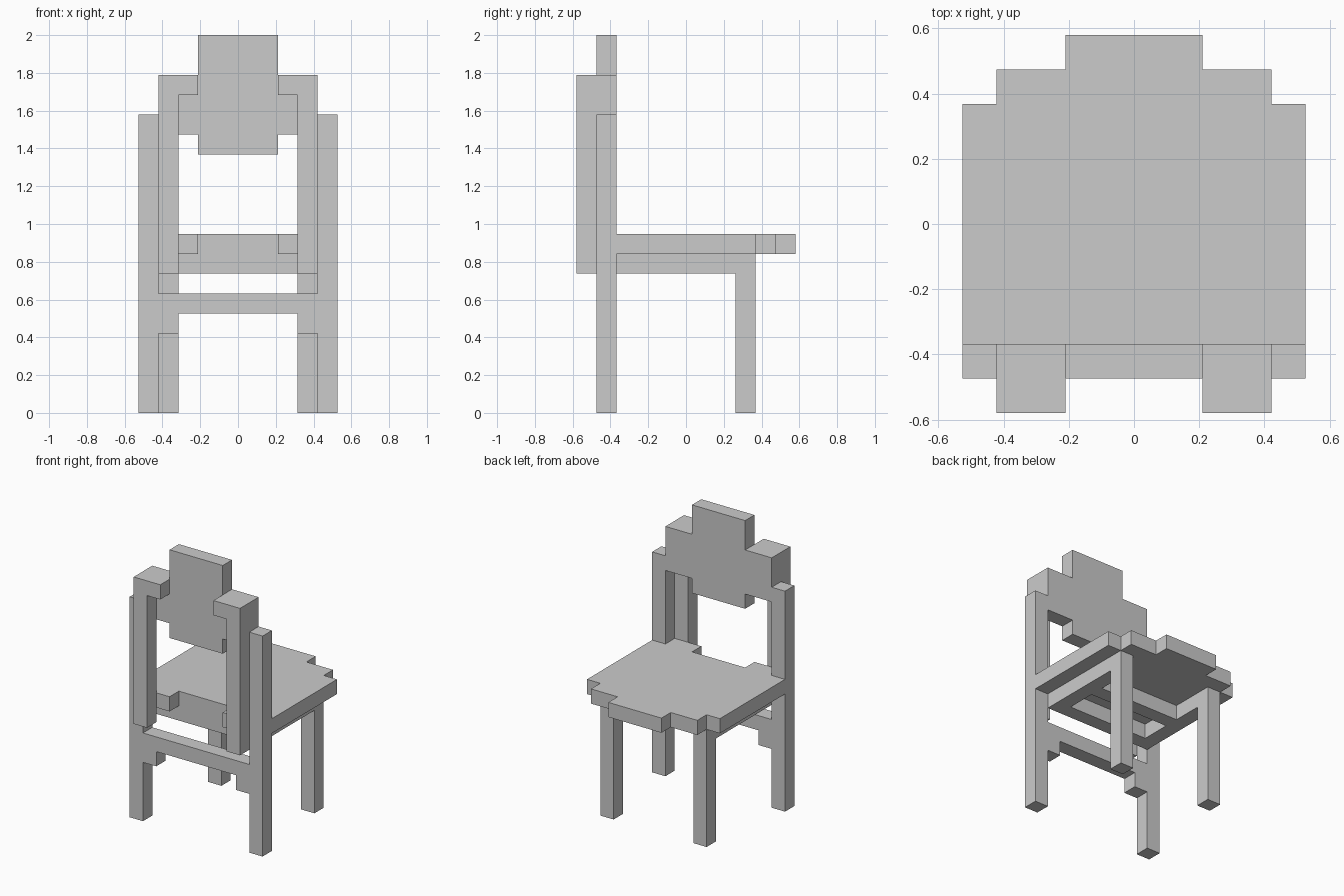
import bpy, bmesh
from mathutils import Vector

if "Cube" in bpy.data.objects:
    bpy.data.objects.remove(bpy.data.objects["Cube"])

U = 2 / 19  # the chair is laid out on a grid 19 blocks tall


def prism(name, outline, lo, hi, axis):
    """Extrude a flat outline (grid units) from lo to hi along 'y' or 'z'."""
    bm = bmesh.new()
    put = (lambda a, b: (a, lo, b)) if axis == 'y' else (lambda a, b: (a, b, lo))
    face = bm.faces.new([bm.verts.new(Vector(put(a, b)) * U) for a, b in outline])
    new = bmesh.ops.extrude_face_region(bm, geom=[face])['geom']
    step = Vector((0, hi - lo, 0) if axis == 'y' else (0, 0, hi - lo)) * U
    bmesh.ops.translate(bm, vec=step, verts=[v for v in new if isinstance(v, bmesh.types.BMVert)])
    bmesh.ops.recalc_face_normals(bm, faces=bm.faces)
    mesh = bpy.data.meshes.new(name)
    bm.to_mesh(mesh)
    bm.free()
    ob = bpy.data.objects.new(name, mesh)
    bpy.context.collection.objects.link(ob)
    return ob


def box(name, x0, x1, y0, y1, z0, z1):
    return prism(name, [(x0, y0), (x1, y0), (x1, y1), (x0, y1)], z0, z1, 'z')


def mirrored(half):
    """Complete a right-hand half outline with its left-hand reflection."""
    return half + [(-x, y) for x, y in reversed(half)]


def both_sides(ob):
    ob.modifiers.new("Mirror", 'MIRROR').use_mirror_merge = False


# Seat with stepped front corners and two tabs at the back
prism("seat", mirrored([(2, -3.5), (2, -4.5), (4, -4.5), (4, -3.5), (5, -3.5), (5, 3.5),
                        (4, 3.5), (4, 4.5), (2, 4.5), (2, 5.5)]), 8, 9, 'z')

# Stepped backrest panel
prism("backrest", mirrored([(2, 13), (2, 14), (4, 14), (4, 17), (2, 17), (2, 19)]),
      -4.5, -3.5, 'y')

# Hooked supports behind the backrest
both_sides(prism("back_support", [(3, 7), (4, 7), (4, 17), (2, 17), (2, 16), (3, 16)],
                 -5.5, -4.5, 'y'))

# Legs
both_sides(box("back_leg", 4, 5, -4.5, -3.5, 0, 15))
both_sides(box("front_leg", 3, 4, 2.5, 3.5, 0, 8))

# Rear stretcher with small end brackets
prism("back_stretcher", mirrored([(3, 5), (3, 4), (4, 4), (4, 6)]), -4.5, -3.5, 'y')

# Rails under the seat
both_sides(box("side_rail", 3, 4, -3.5, 2.5, 7, 8))
box("back_rail", -3, 3, -3.5, -2.5, 7, 8)
box("middle_rail", -3, 3, -0.5, 0.5, 7, 8)
